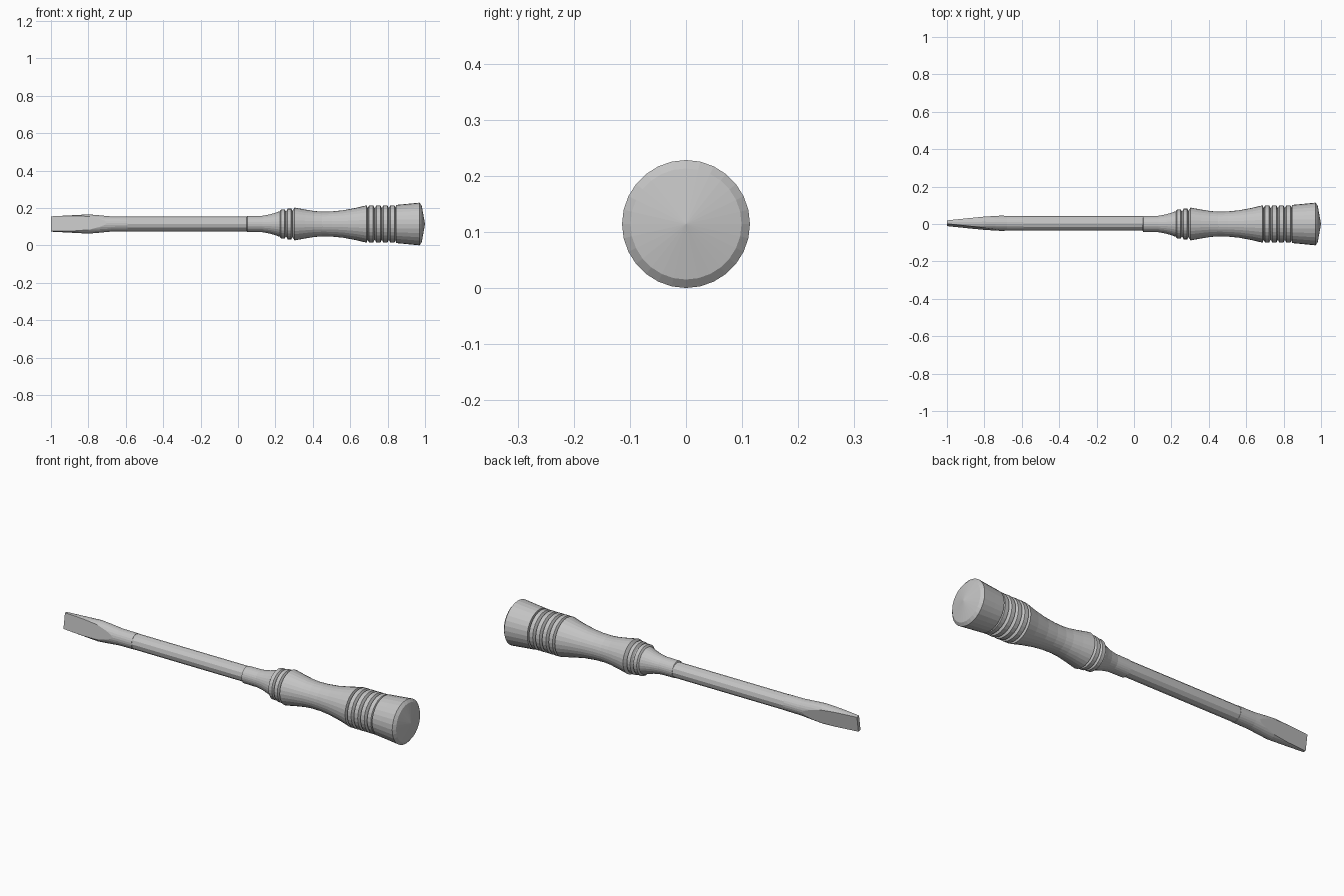
import bpy, bmesh
from math import sin, cos, pi, radians
from mathutils import Vector, Matrix

old = bpy.data.objects.get("Cube")
if old:
    bpy.data.objects.remove(old)

AXIS_Z = 0.114

grey = bpy.data.materials.new("plain grey")
GREY = (0.55, 0.55, 0.55, 1)
grey.diffuse_color = GREY
grey.use_nodes = True
grey.node_tree.nodes["Principled BSDF"].inputs["Base Color"].default_value = GREY


def lathe(profile, sides):
    """Loft rings (x, y radius, z radius) along the x axis; close both ends."""
    bm = bmesh.new()
    rings = []
    for x, ry, rz in profile:
        if ry == 0:
            rings.append([bm.verts.new((x, 0, 0))])
        else:
            angles = [2 * pi * i / sides for i in range(sides)]
            rings.append([bm.verts.new((x, ry * cos(a), rz * sin(a))) for a in angles])
    for a, b in zip(rings, rings[1:]):
        for i in range(sides):
            j = (i + 1) % sides
            if len(b) == 1:
                bm.faces.new((a[i], a[j], b[0]))
            else:
                bm.faces.new((a[i], a[j], b[j], b[i]))
    for ring in (rings[0], rings[-1]):
        if len(ring) > 1:
            bm.faces.new(ring)
    return bm


def finish(bm, name, y=0.0):
    bmesh.ops.recalc_face_normals(bm, faces=bm.faces)
    mesh = bpy.data.meshes.new(name)
    bm.to_mesh(mesh)
    bm.free()
    mesh.materials.append(grey)
    obj = bpy.data.objects.new(name, mesh)
    obj.location = (0, y, AXIS_Z)
    bpy.context.collection.objects.link(obj)
    return obj


def ridge(x, half, low, high):
    """Profile points of one rounded ridge between two grooves."""
    return [(x - half, low), (x - half * 0.6, high), (x + half * 0.6, high), (x + half, low)]


# Handle: neck, two small ridges, waisted grip, four ridges, flared butt
outline = [(0.045, 0.034), (0.05, 0.043), (0.13, 0.044), (0.17, 0.051), (0.2, 0.06), (0.222, 0.068)]
outline += ridge(0.24, 0.016, 0.068, 0.078)
outline += ridge(0.275, 0.016, 0.07, 0.082)
outline += [(0.296, 0.078), (0.302, 0.088), (0.36, 0.077), (0.41, 0.069), (0.45, 0.066),
            (0.5, 0.067), (0.56, 0.073), (0.63, 0.086), (0.688, 0.1), (0.692, 0.087)]
for k in range(4):
    outline += ridge(0.712 + 0.038 * k, 0.018, 0.086, 0.1)
outline += [(0.845, 0.102), (0.9, 0.107), (0.97, 0.114), (0.982, 0.099), (1.0, 0)]
finish(lathe([(x, r, r) for x, r in outline], 28), "handle")

# Shaft
finish(lathe([(-0.59, 0.039, 0.039), (0.06, 0.039, 0.039)], 12), "shaft", 0.004)

# Blade: flared rod trimmed to a wedge by two slanted cuts
blade = lathe([(-1.0, 0.042, 0.041), (-0.8, 0.042, 0.052), (-0.74, 0.041, 0.047),
               (-0.68, 0.04, 0.041), (-0.59, 0.04, 0.04)], 24)
for side in (1, -1):
    cut = bmesh.ops.bisect_plane(
        blade, geom=blade.verts[:] + blade.edges[:] + blade.faces[:],
        plane_co=Vector((-1.0, side * 0.009, 0)),
        plane_no=Vector((-0.105, side, 0)), clear_outer=True)
    edges = [e for e in cut["geom_cut"] if isinstance(e, bmesh.types.BMEdge)]
    bmesh.ops.holes_fill(blade, edges=edges, sides=0)
bmesh.ops.rotate(blade, verts=blade.verts, matrix=Matrix.Rotation(radians(-9), 3, "X"))
finish(blade, "blade", 0.004)
